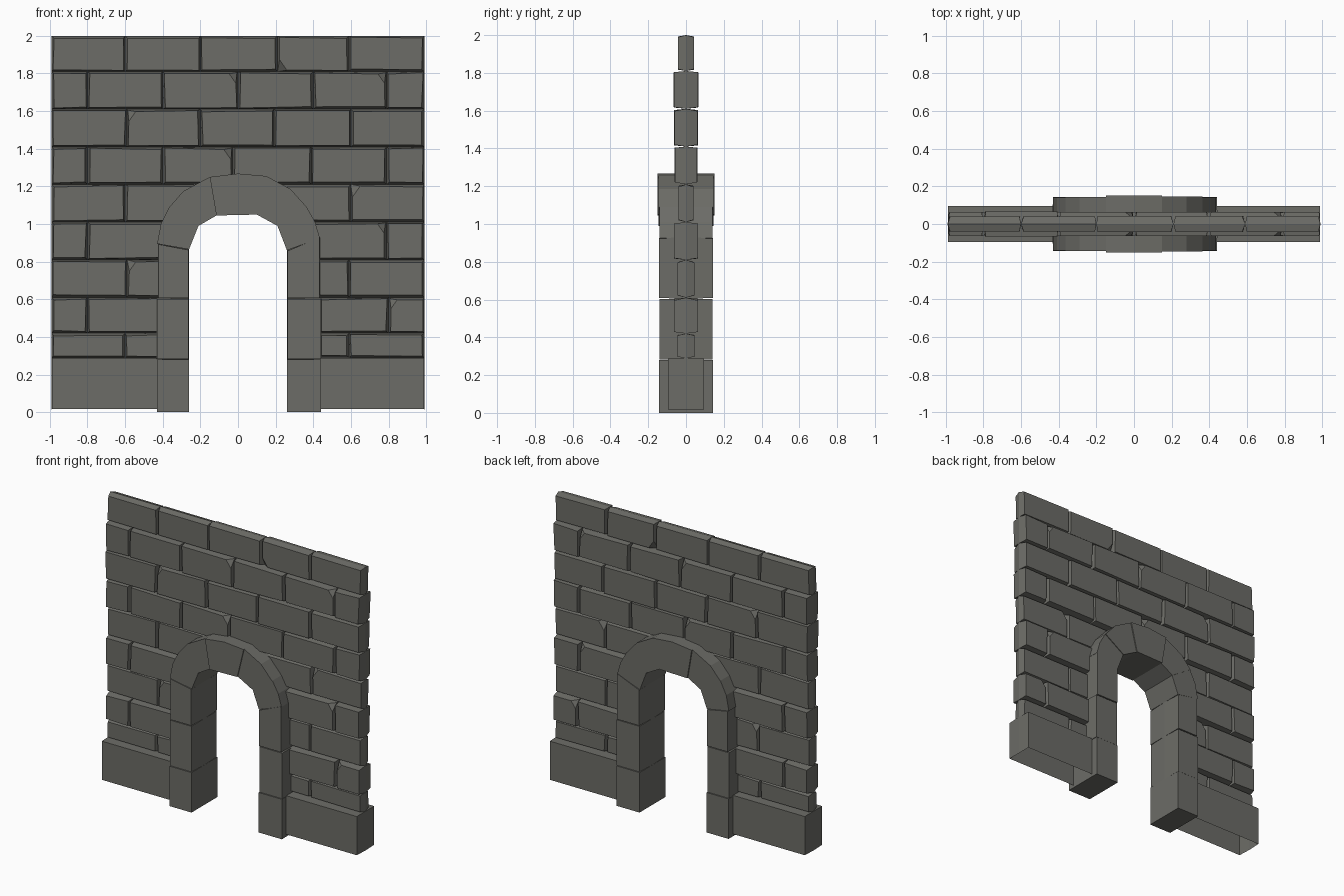
import bpy, bmesh, random
from mathutils import Vector

if "Cube" in bpy.data.objects:
    bpy.data.objects.remove(bpy.data.objects["Cube"])

random.seed(4)
stone = bpy.data.materials.new("grey stone")
stone.diffuse_color = (0.15, 0.15, 0.135, 1)
stone.use_nodes = True
stone.node_tree.nodes["Principled BSDF"].inputs["Base Color"].default_value = stone.diffuse_color


def block(name, poly, d, inset=0.012, jitter=0.0, chip=None, open_bottom=False):
    """Convex (x, z) outline, widest at y = 0, inset at the faces y = -d and +d."""
    cx = sum(p[0] for p in poly) / len(poly)
    cz = sum(p[1] for p in poly) / len(poly)
    face = []
    for x, z in poly:
        ix, iz = (inset + random.uniform(0, jitter) for _ in range(2))
        face.append((x - ix * (1 if x > cx else -1), z - iz * (1 if z > cz else -1)))
    bm = bmesh.new()
    rings = [[bm.verts.new((x, y, z)) for x, z in pts]
             for y, pts in ((-d, face), (0, poly), (d, face))]
    n = len(poly)
    bm.faces.new(rings[0])
    bm.faces.new(rings[2][::-1])
    for a, b in zip(rings, rings[1:]):
        for i in range(n):
            j = (i + 1) % n
            bm.faces.new((a[i], b[i], b[j], a[j]))
    bmesh.ops.recalc_face_normals(bm, faces=bm.faces[:])
    # broken corner, cut on the front and the back
    if chip:
        sx, sz = chip
        px = (max if sx > 0 else min)(p[0] for p in poly)
        pz = (max if sz > 0 else min)(p[1] for p in poly)
        for sy in (-1, 1):
            r = bmesh.ops.bisect_plane(
                bm, geom=bm.verts[:] + bm.edges[:] + bm.faces[:],
                plane_co=Vector((px - sx * 0.055, sy * d, pz)),
                plane_no=Vector((sx, sy * 1.3, sz * 0.7)).normalized(), clear_outer=True)
            bmesh.ops.holes_fill(bm, edges=[e for e in bm.edges if e.is_boundary])
        bmesh.ops.recalc_face_normals(bm, faces=bm.faces[:])
    if open_bottom:
        low = [f for f in bm.faces if f.normal.z < -0.8]
        bmesh.ops.delete(bm, geom=low, context='FACES_ONLY')
    me = bpy.data.meshes.new(name)
    bm.to_mesh(me)
    bm.free()
    me.materials.append(stone)
    ob = bpy.data.objects.new(name, me)
    bpy.context.collection.objects.link(ob)
    return ob


def rect(x0, x1, z0, z1):
    return [(x0, z0), (x1, z0), (x1, z1), (x0, z1)]


# brick courses: z range, half depth, runs of joints, chipped bricks (run, index): corner
E = 0.99
courses = [
    (1.81, 2.00, 0.042, [[-E, -0.6, -0.2, 0.21, 0.59, E]], {(0, 3): (-1, -1)}),
    (1.61, 1.81, 0.064, [[-E, -0.8, -0.4, 0, 0.4, 0.79, E]], {(0, 2): (1, 1), (0, 4): (1, 1)}),
    (1.41, 1.61, 0.062, [[-E, -0.59, -0.2, 0.19, 0.6, E]], {(0, 1): (-1, 1)}),
    (1.21, 1.41, 0.060, [[-E, -0.8, -0.4, -0.03, 0.39, 0.79, E]], {(0, 2): (1, 1)}),
    (1.01, 1.21, 0.042, [[-E, -0.6, -0.23], [0.23, 0.6, E]], {(1, 1): (-1, 1)}),
    (0.81, 1.01, 0.062, [[-E, -0.8, -0.35], [0.35, 0.79, E]], {(1, 0): (1, 1)}),
    (0.61, 0.81, 0.042, [[-E, -0.59, -0.35], [0.35, 0.59, E]], {(0, 1): (-1, 1)}),
    (0.42, 0.61, 0.062, [[-E, -0.8, -0.35], [0.35, 0.8, E]], {(1, 1): (-1, 1)}),
    (0.29, 0.42, 0.045, [[-E, -0.6, -0.35], [0.35, 0.59, E]], {}),
]
for z0, z1, d, runs, chips in courses:
    for r, xs in enumerate(runs):
        for i, (x0, x1) in enumerate(zip(xs, xs[1:])):
            block("wall_brick", rect(x0, x1, z0, z1), d + random.uniform(-0.002, 0.002),
                  0.006, 0.009, chips.get((r, i)))

# plinth on both sides of the doorway
for s in (-1, 1):
    x0, x1 = sorted((s * E, s * 0.40))
    block("plinth", rect(x0, x1, 0.015, 0.29), 0.096, 0.002, open_bottom=True)

# door jambs
for x0, x1, top_in, top_out in ((-0.26, -0.43, 0.865, 0.895), (0.26, 0.44, 0.86, 0.93)):
    s = 1 if x0 > 0 else -1
    for z0, za, zb, d, grow in ((0, 0.28, 0.28, 0.143, 0), (0.28, 0.605, 0.605, 0.14, 0.004),
                                (0.605, top_in, top_out, 0.143, -0.004)):
        block("jamb_stone", [(x0, z0), (x1 + s * grow, z0), (x1 + s * grow, zb), (x0, za)],
              d, 0.003 if z0 else 0.0)

# arch stones: inner edge left to right, then outer edge right to left
arch = [
    ([(-0.26, 0.865), (-0.21, 0.99)], [(-0.365, 1.09), (-0.41, 1.0), (-0.43, 0.895)], 0.14),
    ([(-0.21, 0.99), (-0.115, 1.045)], [(-0.15, 1.25), (-0.29, 1.175), (-0.365, 1.09)], 0.143),
    ([(-0.115, 1.045), (0, 1.048), (0.10, 1.05)], [(0.15, 1.255), (0, 1.268), (-0.15, 1.25)], 0.152),
    ([(0.10, 1.05), (0.21, 0.99)], [(0.365, 1.09), (0.28, 1.185), (0.15, 1.255)], 0.145),
    ([(0.21, 0.99), (0.26, 0.86)], [(0.435, 0.925), (0.41, 1.01), (0.365, 1.09)], 0.14),
]
for inner, outer, d in arch:
    block("arch_stone", inner + outer, d, 0.0)
